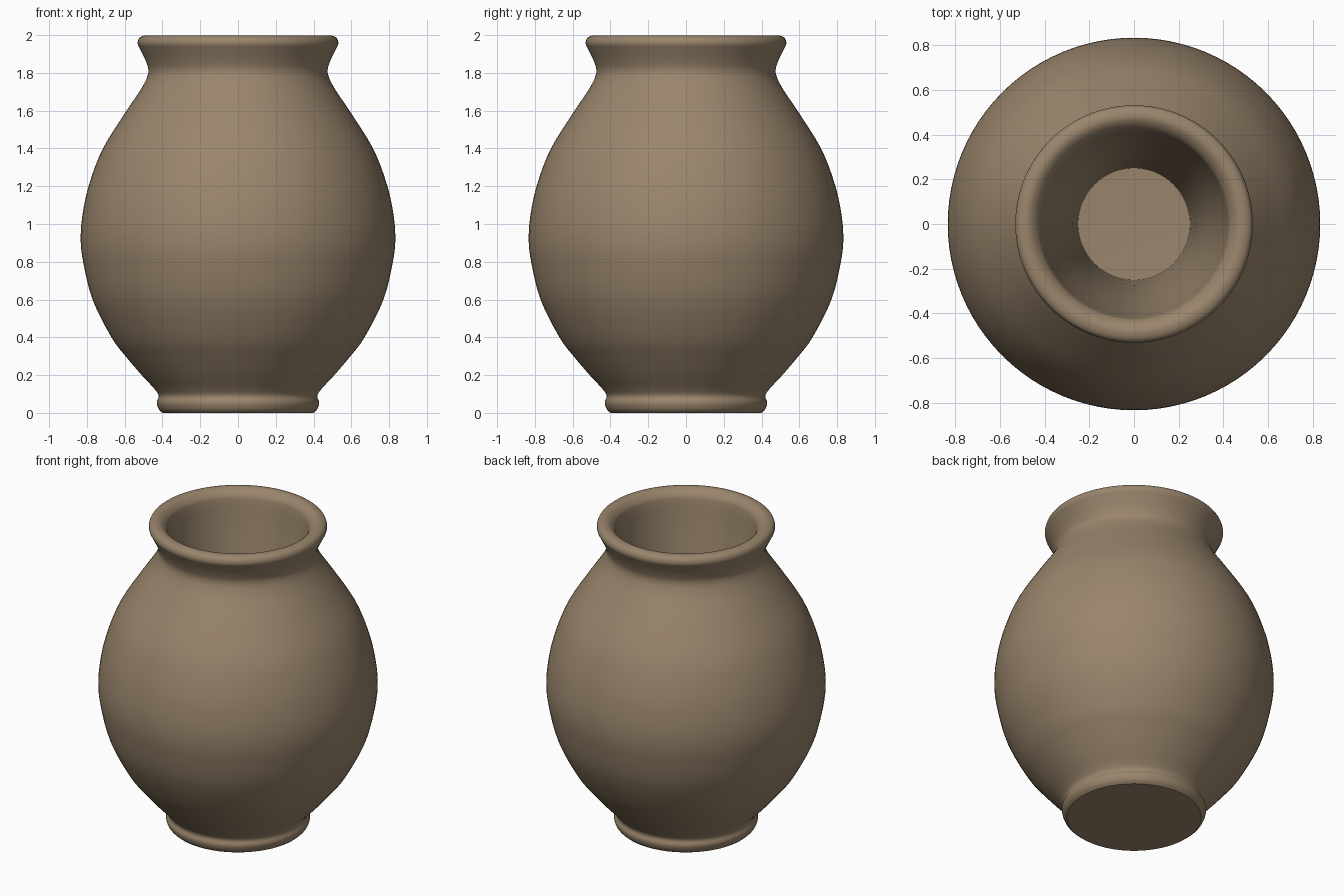
import bpy
import bmesh
import math
from mathutils import Vector

if "Cube" in bpy.data.objects:
    bpy.data.objects.remove(bpy.data.objects["Cube"], do_unlink=True)

SIDES = 96

# Fired clay colour
clay = bpy.data.materials.new("brown clay")
clay.use_nodes = True
clay_colour = (0.32, 0.235, 0.15, 1)
clay.diffuse_color = clay_colour
shader = clay.node_tree.nodes["Principled BSDF"]
shader.inputs["Base Color"].default_value = clay_colour
shader.inputs["Roughness"].default_value = 0.8


def smooth_curve(points, steps=4):
    """Catmull-Rom curve through (radius, height) points."""
    pts = [Vector(p) for p in points]
    pts = [2 * pts[0] - pts[1]] + pts + [2 * pts[-1] - pts[-2]]
    curve = []
    for a, b, c, d in zip(pts, pts[1:], pts[2:], pts[3:]):
        for i in range(steps):
            t = i / steps
            curve.append(0.5 * (2 * b + (c - a) * t
                                + (2 * a - 5 * b + 4 * c - d) * t ** 2
                                + (3 * b - a - 3 * c + d) * t ** 3))
    return curve + [pts[-2]]


def lathe(name, profile):
    """Turn a (radius, height) profile around the z axis."""
    bm = bmesh.new()
    verts = [bm.verts.new((r, 0, z)) for r, z in profile]
    edges = [bm.edges.new(pair) for pair in zip(verts, verts[1:])]
    bmesh.ops.spin(bm, geom=verts + edges, cent=(0, 0, 0), axis=(0, 0, 1),
                   angle=math.tau, steps=SIDES)
    bmesh.ops.remove_doubles(bm, verts=bm.verts, dist=0.0005)
    bmesh.ops.recalc_face_normals(bm, faces=bm.faces)
    mesh = bpy.data.meshes.new(name)
    bm.to_mesh(mesh)
    bm.free()
    mesh.materials.append(clay)
    obj = bpy.data.objects.new(name, mesh)
    bpy.context.collection.objects.link(obj)
    bpy.ops.object.select_all(action="DESELECT")
    obj.select_set(True)
    bpy.context.view_layer.objects.active = obj
    bpy.ops.object.shade_smooth_by_angle(angle=math.radians(40))
    return obj


# Rounded foot, narrow groove, full belly and neck
outside = [(0.40, 0), (0.42, 0.02), (0.43, 0.055), (0.42, 0.09), (0.445, 0.13),
           (0.51, 0.2), (0.595, 0.3), (0.67, 0.4), (0.77, 0.6), (0.82, 0.8),
           (0.833, 0.93), (0.82, 1.07), (0.785, 1.22), (0.715, 1.4),
           (0.59, 1.6), (0.51, 1.72), (0.475, 1.8), (0.487, 1.86)]

# Flared, rolled lip
lip = [(0.515, 1.92), (0.531, 1.955), (0.522, 1.985), (0.495, 1.998),
       (0.465, 1.995), (0.435, 1.97), (0.42, 1.93)]

# Hollow tapering to a flat floor
inside = [(0.40, 1.78), (0.365, 1.55), (0.315, 1.2), (0.28, 0.8),
          (0.26, 0.4), (0.25, 0.13)]

lathe("clay_pot", [(0, 0)] + smooth_curve(outside + lip + inside) + [(0, 0.12)])
